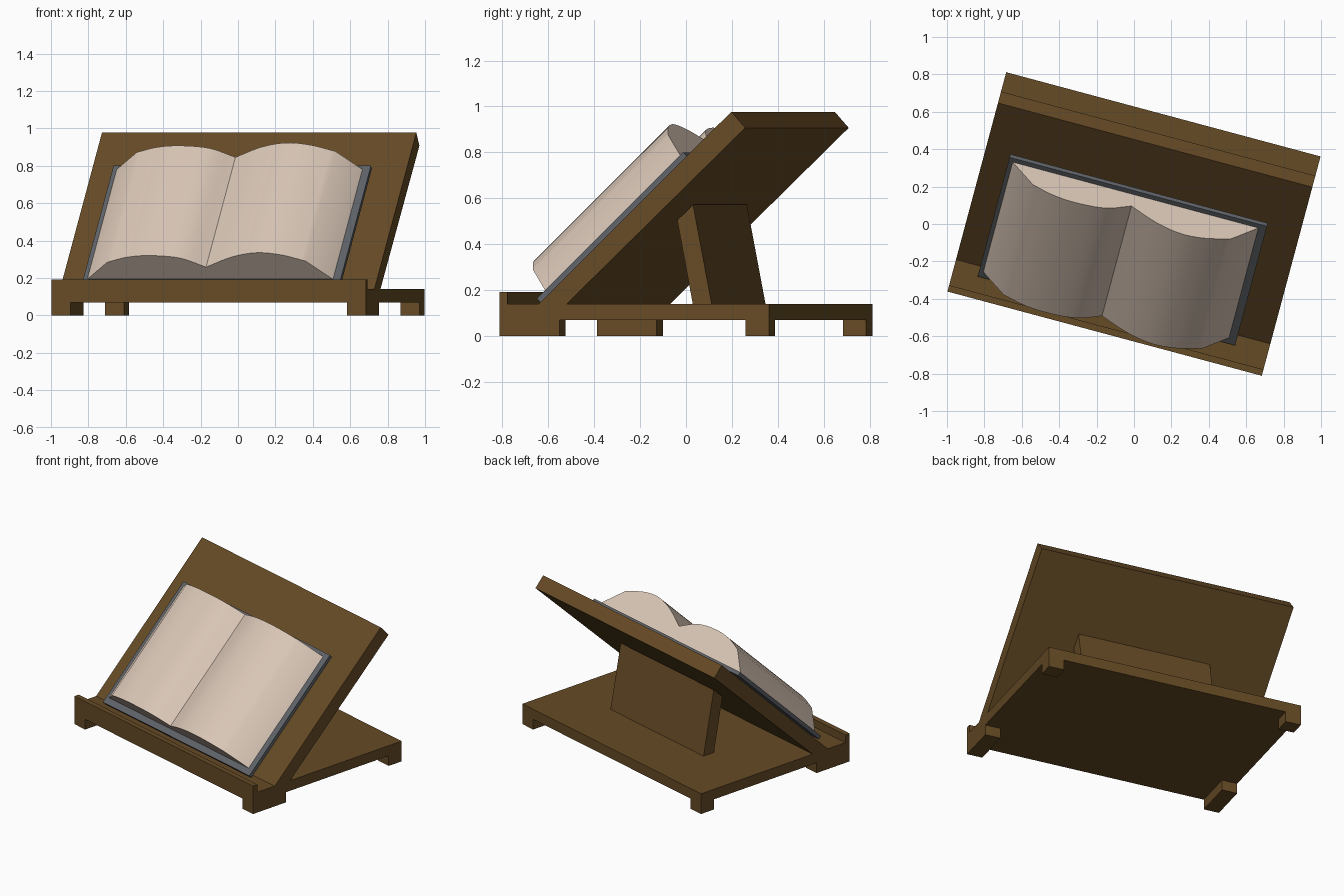
import bpy, bmesh, math
from mathutils import Matrix, Vector

if "Cube" in bpy.data.objects:
    bpy.data.objects.remove(bpy.data.objects["Cube"])

TURN = Matrix.Rotation(math.radians(-15), 4, 'Z')   # whole stand is turned a little
TILT = math.radians(44)
S = Vector((0, math.cos(TILT), math.sin(TILT)))     # up the slope
N = Vector((0, -math.sin(TILT), math.cos(TILT)))    # away from the slope
BOOK = Vector((0, -0.487, 0.164))                   # lower edge of the cover face


def material(name, col):
    m = bpy.data.materials.new(name)
    m.diffuse_color = (*col, 1)
    m.use_nodes = True
    m.node_tree.nodes["Principled BSDF"].inputs["Base Color"].default_value = m.diffuse_color
    return m


wood = material("brown wood", (0.133, 0.070, 0.019))
slate = material("slate cover", (0.115, 0.125, 0.138))
cream = material("cream paper", (0.71, 0.58, 0.48))


def prism(name, loop, sweep, mat):
    """Closed solid: polygon loop swept along a vector."""
    bm = bmesh.new()
    face = bm.faces.new([bm.verts.new(p) for p in loop])
    ext = bmesh.ops.extrude_face_region(bm, geom=[face], use_keep_orig=True)
    bmesh.ops.translate(bm, vec=sweep,
                        verts=[g for g in ext["geom"] if isinstance(g, bmesh.types.BMVert)])
    bmesh.ops.recalc_face_normals(bm, faces=bm.faces[:])
    bmesh.ops.transform(bm, matrix=TURN, verts=bm.verts[:])
    me = bpy.data.meshes.new(name)
    bm.to_mesh(me)
    bm.free()
    me.materials.append(mat)
    ob = bpy.data.objects.new(name, me)
    bpy.context.collection.objects.link(ob)
    return ob


def side_profile(name, pts, half, mat):
    """(y, z) outline swept across the width."""
    return prism(name, [Vector((-half, y, z)) for y, z in pts], Vector((2 * half, 0, 0)), mat)


def box(name, x0, x1, y0, y1, z0, z1, mat):
    return prism(name, [Vector((x0, y0, z0)), Vector((x1, y0, z0)),
                        Vector((x1, y1, z0)), Vector((x0, y1, z0))],
                 Vector((0, 0, z1 - z0)), mat)


# base plate with front lip
W, D = 0.87, 0.607
side_profile("base_with_lip", [(-D, 0.07), (D, 0.07), (D, 0.14), (-0.572, 0.14),
                               (-0.572, 0.193), (-D, 0.193)], W, wood)

# feet: long at the front, square at the back
for side, sx in (("left", -1), ("right", 1)):
    x0, x1 = sorted((sx * W, sx * (W - 0.105)))
    box("front_foot_" + side, x0, x1, -D, -D + 0.27, 0, 0.07, wood)
    box("back_foot_" + side, x0, x1, D - 0.105, D, 0, 0.07, wood)

# sloping board and its rear prop
side_profile("sloping_board", [(-0.43, 0.14), (0.437, 0.977), (0.50, 0.907), (-0.305, 0.14)],
             W, wood)
side_profile("rear_prop", [(0.152, 0.14), (0.237, 0.14), (0.153, 0.573), (0.082, 0.505)],
             0.453, wood)

# book cover
prism("book_cover", [BOOK + Vector((x, 0, 0)) - N * h
                     for x, h in ((-0.735, 0), (0.69, 0), (0.69, 0.025), (-0.735, 0.025))],
      S * 0.916, slate)


def smooth_curve(p, steps=5):
    """Catmull-Rom curve through points."""
    q = [Vector(a) for a in p]
    q = [2 * q[0] - q[1]] + q + [2 * q[-1] - q[-2]]
    out = []
    for a, b, c, d in zip(q, q[1:], q[2:], q[3:]):
        for i in range(steps):
            t = i / steps
            out.append(0.5 * (2 * b + (c - a) * t + (2 * a - 5 * b + 4 * c - d) * t * t
                              + (3 * b - a - 3 * c + d) * t ** 3))
    return out + [q[-2]]


# open pages: two humps meeting at the gutter
left = smooth_curve([(-0.577, 0.127), (-0.46, 0.164), (-0.33, 0.176),
                     (-0.17, 0.157), (-0.038, 0.09)])
right = smooth_curve([(-0.038, 0.09), (0.118, 0.165), (0.26, 0.197),
                      (0.39, 0.182), (0.522, 0.135)])
outline = [Vector((-0.712, 0))] + left + right[1:] + [Vector((0.648, 0))]
pages = prism("open_pages", [BOOK + Vector((p.x, 0, 0)) + N * p.y + S * 0.042 for p in outline],
              S * 0.846, cream)
bpy.context.view_layer.objects.active = pages
pages.select_set(True)
bpy.ops.object.shade_smooth_by_angle(angle=math.radians(30))
